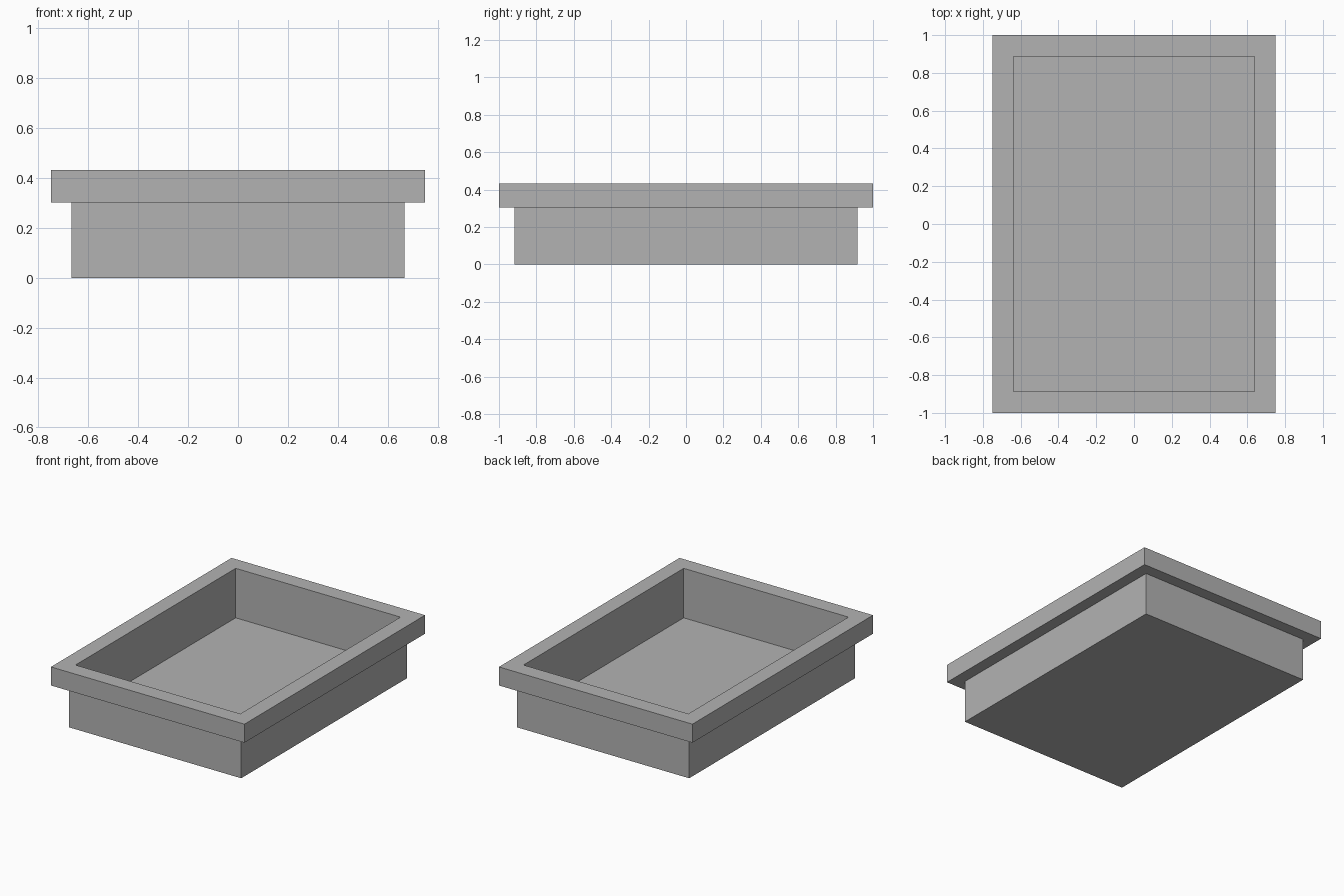
import bpy
import bmesh

cube = bpy.data.objects.get("Cube")
if cube:
    bpy.data.objects.remove(cube, do_unlink=True)

GREY = (0.45, 0.45, 0.45, 1)
grey = bpy.data.materials.new("plain grey")
grey.use_nodes = True
grey.diffuse_color = GREY
grey.node_tree.nodes["Principled BSDF"].inputs["Base Color"].default_value = GREY

# Half width, half depth and height of each loop,
# from the underside, up and over the rim, down to the inner floor
PROFILE = [
    (0.667, 0.917, 0),
    (0.667, 0.917, 0.303),
    (0.75, 1, 0.303),
    (0.75, 1, 0.433),
    (0.639, 0.887, 0.433),
    (0.639, 0.887, 0.086),
]
CORNERS = [(-1, -1), (1, -1), (1, 1), (-1, 1)]

# Rectangular tray: bridge neighbouring loops and cap both ends
bm = bmesh.new()
loops = [[bm.verts.new((sx * x, sy * y, z)) for sx, sy in CORNERS]
         for x, y, z in PROFILE]
for low, high in zip(loops, loops[1:]):
    for i in range(4):
        j = (i + 1) % 4
        bm.faces.new((low[i], low[j], high[j], high[i]))
bm.faces.new(loops[0][::-1])
bm.faces.new(loops[-1])
bmesh.ops.recalc_face_normals(bm, faces=bm.faces)

mesh = bpy.data.meshes.new("rimmed_tray")
bm.to_mesh(mesh)
bm.free()
mesh.materials.append(grey)
tray = bpy.data.objects.new("rimmed_tray", mesh)
bpy.context.collection.objects.link(tray)
